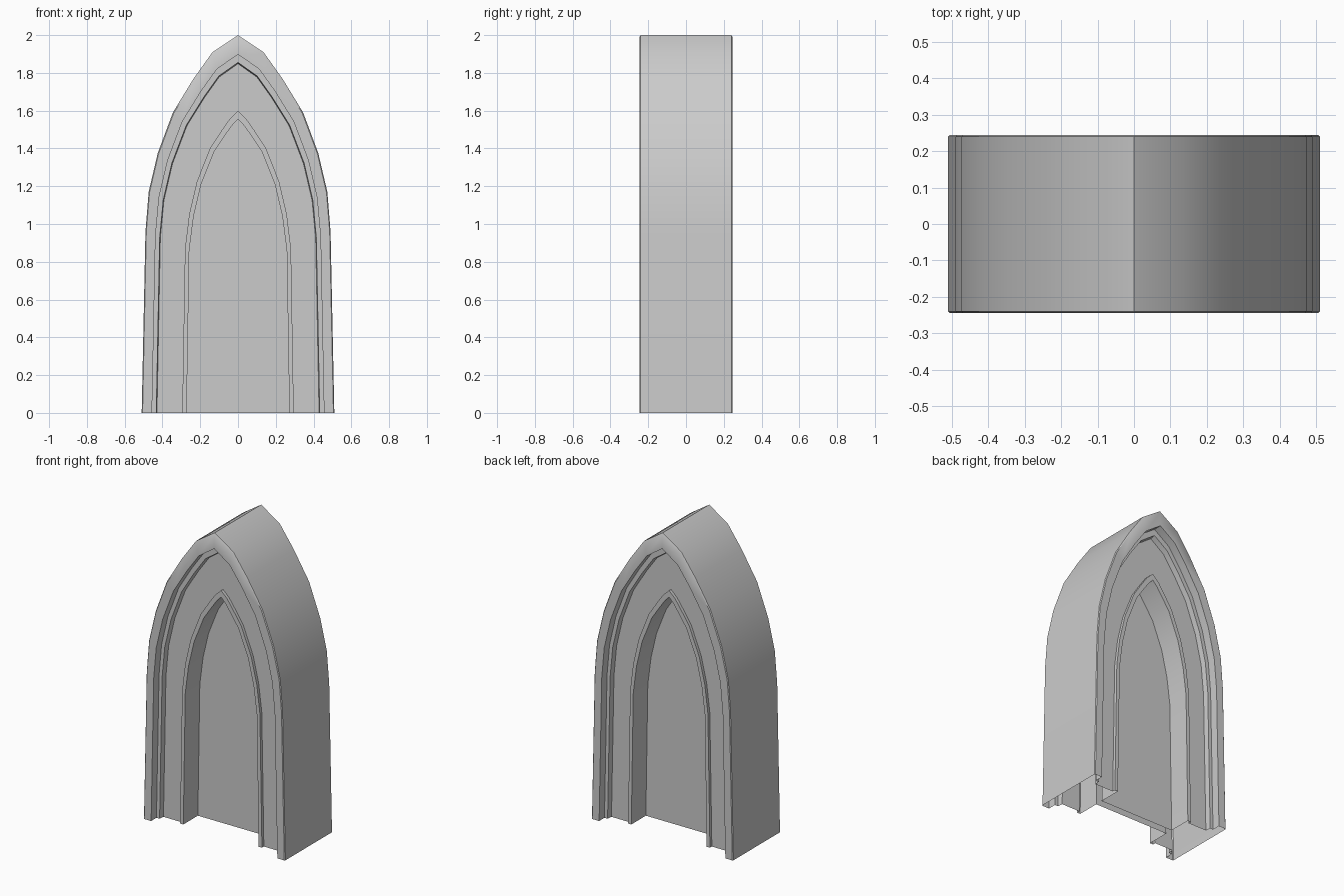
import bpy, bmesh, math

if "Cube" in bpy.data.objects:
    bpy.data.objects.remove(bpy.data.objects["Cube"])

# Right half of the outer and innermost pointed arches, base to apex (x, z)
OUTER = [(.51, 0), (.49, .96), (.473, 1.17), (.425, 1.375),
         (.345, 1.59), (.235, 1.77), (.135, 1.91), (0, 2)]
INNER = [(.272, 0), (.258, .86), (.235, 1.04), (.195, 1.21),
         (.125, 1.385), (.068, 1.47), (.033, 1.52), (0, 1.555)]

# Moulding section: (blend from outer to inner arch, y), outer wall to panel
SECTION = [(0, -.24), (.02, -.245), (.23, -.245), (.23, -.19), (.325, -.19),
           (.34, -.155), (.903, -.155), (.903, -.175), (1, -.175), (1, -.025)]


def arch(t, y):
    half = [(a[0] + (b[0] - a[0]) * t, y, a[1] + (b[1] - a[1]) * t)
            for a, b in zip(OUTER, INNER)]
    return half + [(-x, y, z) for x, y, z in reversed(half[:-1])]


def finish(name, bm):
    bmesh.ops.recalc_face_normals(bm, faces=bm.faces)
    me = bpy.data.meshes.new(name)
    bm.to_mesh(me)
    bm.free()
    ob = bpy.data.objects.new(name, me)
    bpy.context.collection.objects.link(ob)
    bpy.ops.object.select_all(action='DESELECT')
    ob.select_set(True)
    bpy.context.view_layer.objects.active = ob
    bpy.ops.object.shade_smooth_by_angle(angle=math.radians(40))
    return ob


# Arch frame: hollow moulded shell, same front and back, open underneath
bm = bmesh.new()
section = [(t, -y) for t, y in reversed(SECTION)] + SECTION
rows = [[bm.verts.new(p) for p in arch(t, y)] for t, y in section]
for a, b in zip(rows, rows[1:]):
    for i in range(len(a) - 1):
        bm.faces.new((a[i], a[i + 1], b[i + 1], b[i]))
finish("arch_frame", bm)

# Recessed panel: front and back sheets filling the opening
bm = bmesh.new()
for y in (-.025, .025):
    pts = arch(1, y)
    f = bm.faces.new([bm.verts.new(p) for p in pts])
    f.normal_update()
    if f.normal.y * y < 0:
        f.normal_flip()
me = bpy.data.meshes.new("arch_panel")
bm.to_mesh(me)
bm.free()
bpy.context.collection.objects.link(bpy.data.objects.new("arch_panel", me))
